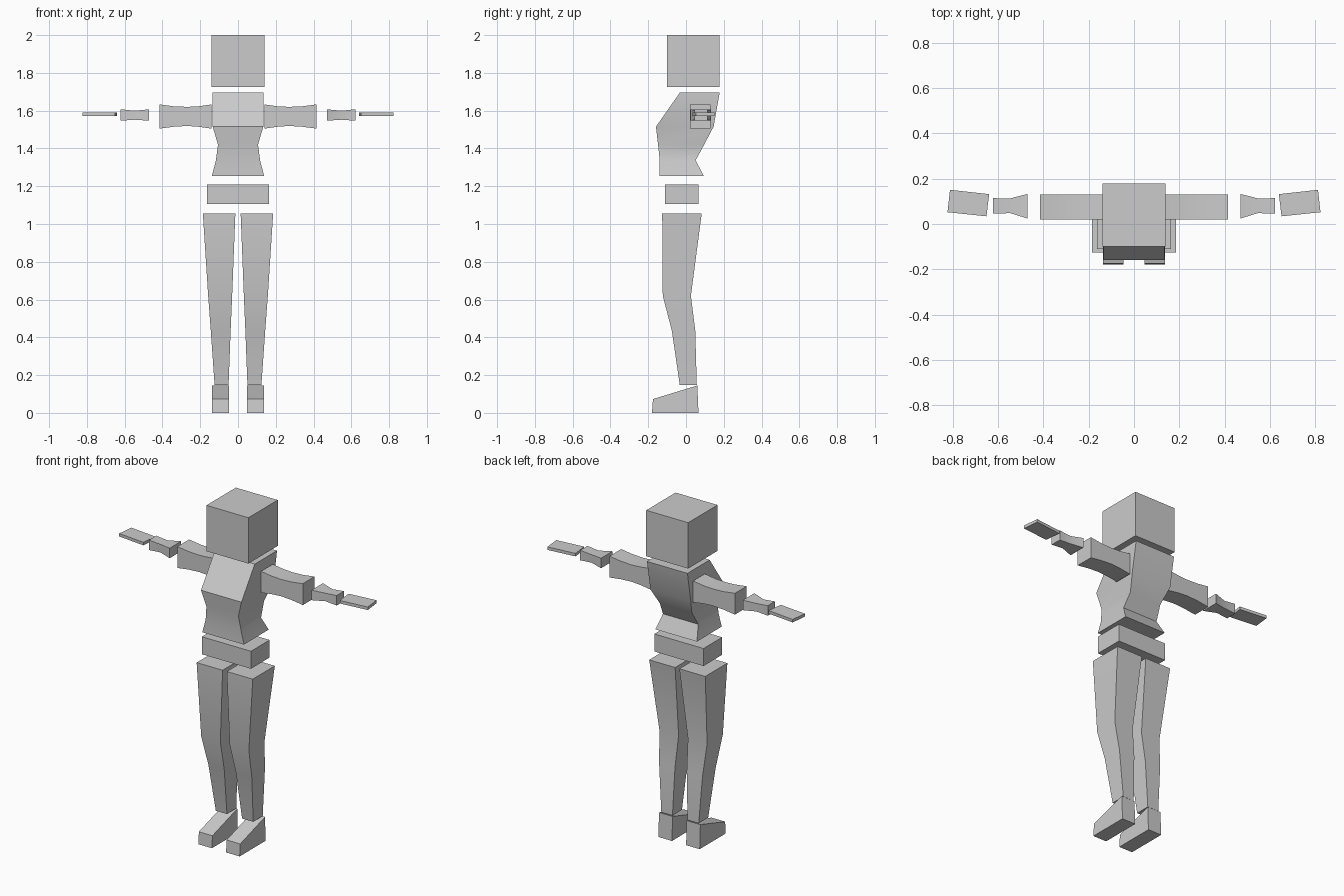
import bpy, bmesh

if "Cube" in bpy.data.objects:
    bpy.data.objects.remove(bpy.data.objects["Cube"])


def loft(name, rings, mirror=False):
    """Skin a run of four-cornered rings, cap both ends, optionally mirror in x."""
    bm = bmesh.new()
    loops = [[bm.verts.new(p) for p in ring] for ring in rings]
    for a, b in zip(loops, loops[1:]):
        for i in range(4):
            j = (i + 1) % 4
            bm.faces.new((a[i], a[j], b[j], b[i]))
    bm.faces.new(loops[0])
    bm.faces.new(loops[-1])
    bmesh.ops.recalc_face_normals(bm, faces=bm.faces)
    mesh = bpy.data.meshes.new(name)
    bm.to_mesh(mesh)
    bm.free()
    obj = bpy.data.objects.new(name, mesh)
    bpy.context.collection.objects.link(obj)
    bpy.ops.object.select_all(action='DESELECT')
    obj.select_set(True)
    bpy.context.view_layer.objects.active = obj
    bpy.ops.object.shade_smooth_by_angle()
    if mirror:
        mod = obj.modifiers.new("mirror", 'MIRROR')
        mod.use_mirror_merge = False
    return obj


def level(z, x0, x1, y0, y1):
    """Horizontal rectangle, for upright parts."""
    return [(x0, y0, z), (x1, y0, z), (x1, y1, z), (x0, y1, z)]


def slice_x(x, y0, y1, z0, z1):
    """Rectangle across x, for arm parts."""
    return [(x, y0, z0), (x, y1, z0), (x, y1, z1), (x, y0, z1)]


# head and pelvis blocks
loft("head", [level(z, -0.139, 0.139, -0.10, 0.178) for z in (1.725, 2.0)])
loft("pelvis", [level(z, -0.163, 0.163, -0.11, 0.067) for z in (1.105, 1.21)])

# torso: height, half width, front y, back y
torso = [(1.255, 0.138, -0.141, 0.094),
         (1.337, 0.117, -0.139, 0.051),
         (1.42, 0.106, -0.148, 0.096),
         (1.515, 0.134, -0.159, 0.146),
         (1.695, 0.134, -0.033, 0.178)]
loft("torso", [level(z, -w, w, f, b) for z, w, f, b in torso])

# legs, bent slightly at the knee
legs = [(0.148, 0.050, 0.124, -0.033, 0.057),
        (0.435, 0.039, 0.144, -0.075, 0.049),
        (0.62, 0.031, 0.158, -0.123, 0.026),
        (1.055, 0.014, 0.186, -0.126, 0.083)]
loft("leg", [level(*r) for r in legs], mirror=True)

# wedge feet
foot = [(-0.18, 0), (0.066, 0), (0.06, 0.145), (-0.175, 0.073)]
loft("foot", [[(x, y, z) for y, z in foot] for x in (0.047, 0.137)], mirror=True)

# upper arms, waisted in the middle
upper = [(0.139, 1.505, 1.633), (0.21, 1.515, 1.623),
         (0.27, 1.519, 1.620), (0.34, 1.515, 1.623), (0.416, 1.505, 1.633)]
loft("upper_arm", [slice_x(x, 0.02, 0.131, a, b) for x, a, b in upper], mirror=True)

# forearms, narrowing toward the wrist
fore = [(0.470, 0.024, 0.133, 1.547, 1.607),
        (0.547, 0.048, 0.113, 1.552, 1.600),
        (0.622, 0.046, 0.114, 1.547, 1.607)]
loft("forearm", [slice_x(*r) for r in fore], mirror=True)

# flat hands, turned slightly
hand = [(0.652, 0.034), (0.824, 0.052), (0.813, 0.151), (0.640, 0.132)]
loft("hand", [[(x, y, z) for x, y in hand] for z in (1.572, 1.590)], mirror=True)
